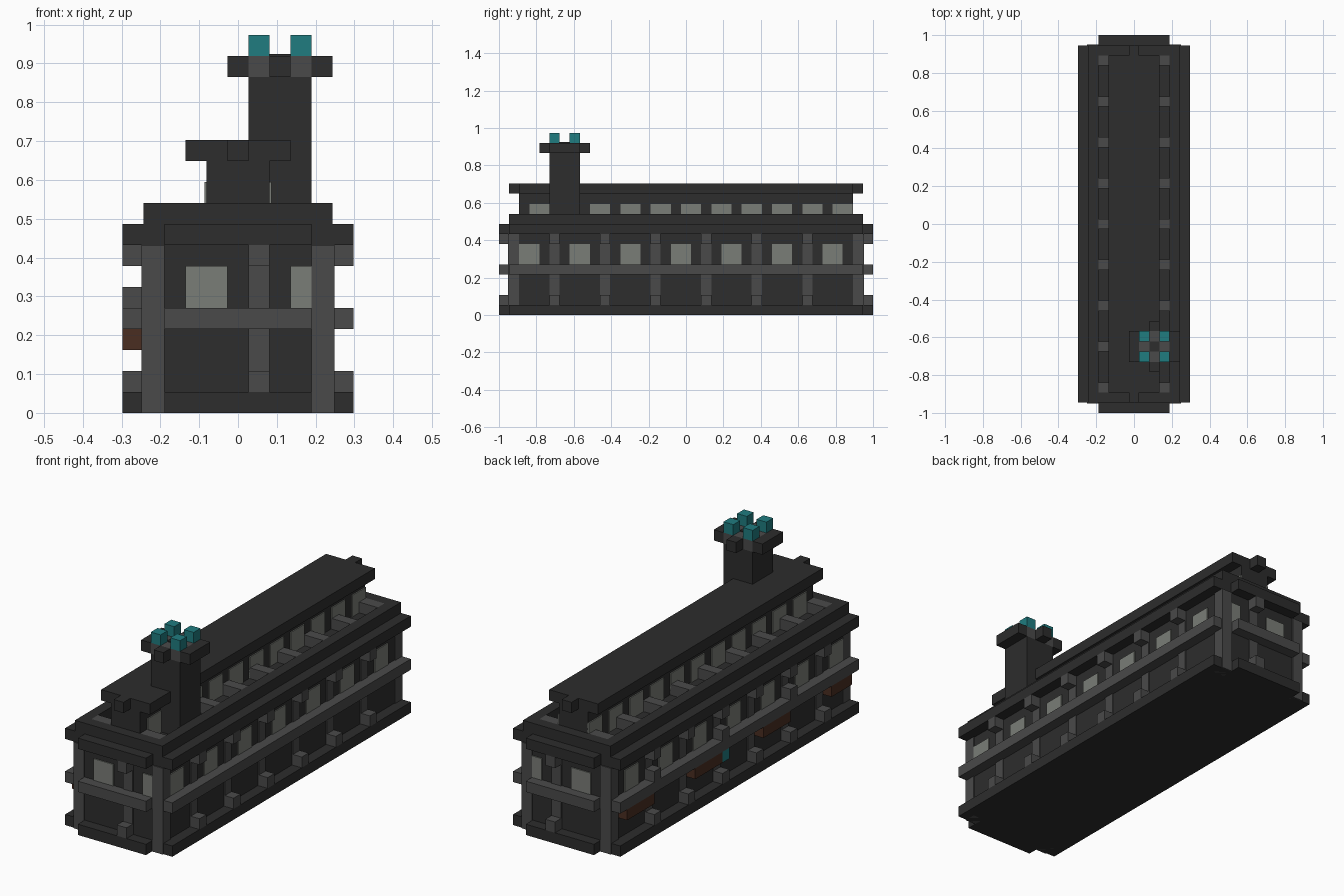
import bpy
import bmesh

U = 2 / 37          # one building block
T = 0.1             # thickness of painted plates, in blocks

cube = bpy.data.objects.get("Cube")
if cube:
    bpy.data.objects.remove(cube, do_unlink=True)


def material(name, rgb):
    m = bpy.data.materials.new(name)
    m.use_nodes = True
    m.diffuse_color = (*rgb, 1)
    m.node_tree.nodes["Principled BSDF"].inputs["Base Color"].default_value = (*rgb, 1)
    return m


dark = material("dark_stone", (0.026, 0.026, 0.026))
grey = material("grey_stone", (0.068, 0.068, 0.068))
glass = material("pale_glass", (0.195, 0.205, 0.185))
teal = material("teal", (0.014, 0.2, 0.215))
brown = material("brown_awning", (0.068, 0.026, 0.015))


def build(name, mat, boxes):
    """One object from boxes given as (x0, x1, y0, y1, z0, z1) in blocks."""
    bm = bmesh.new()
    for x0, x1, y0, y1, z0, z1 in boxes:
        verts = bmesh.ops.create_cube(bm, size=1)["verts"]
        for v in verts:
            v.co.x = (x1 if v.co.x > 0 else x0) * U
            v.co.y = (y1 if v.co.y > 0 else y0) * U
            v.co.z = (z1 if v.co.z > 0 else z0) * U
    me = bpy.data.meshes.new(name)
    bm.to_mesh(me)
    bm.free()
    me.materials.append(mat)
    ob = bpy.data.objects.new(name, me)
    bpy.context.collection.objects.link(ob)
    return ob


def flank(d0, d1, y0, y1, z0, z1):
    """The same box on both long sides, from depth d0 to d1."""
    return [(d0, d1, y0, y1, z0, z1), (-d1, -d0, y0, y1, z0, z1)]


def ends(d0, d1, x0, x1, z0, z1):
    """The same box on the front and back."""
    return [(x0, x1, d0, d1, z0, z1), (x0, x1, -d1, -d0, z0, z1)]


def band(z0, z1):
    """Projecting course around the building, open at the corners."""
    return flank(4.5, 5.5, -17.5, 17.5, z0, z1) + ends(17.5, 18.5, -3.5, 3.5, z0, z1)


PIERS = range(-13, 13, 5)

# Main block and projecting courses
build("main_walls", dark, [(-4.5, 4.5, -17.5, 17.5, 0, 9)])
build("base_course", dark, band(0, 1))
build("middle_ledge", grey, band(4, 5))
build("cornice", dark, band(8, 9))
build("parapet", dark, flank(3.5, 4.5, -17.5, 17.5, 9, 10)
      + ends(16.5, 17.5, -3.5, 3.5, 9, 10))

# Piers on the walls and at the corners
piers = ends(17.5 - T, 17.5 + T, 0.5, 1.5, 1, 8)
for y in PIERS:
    piers += flank(4.5 - T, 4.5 + T, y - 0.5, y + 0.5, 1, 8)
build("wall_piers", grey, piers)
corners = []
for s in (-1, 1):
    y0, y1 = sorted((s * 16.5, s * (17.5 + T)))
    corners += flank(3.5, 4.5 + T, y0, y1, 0, 8)
build("corner_piers", grey, corners)

# Footing and bracket blocks at each pier
for name, z in (("pier_footings", 1), ("cornice_brackets", 7)):
    blocks = ends(17.5, 18.5, 0.5, 1.5, z, z + 1)
    for y in PIERS:
        blocks += flank(4.5, 5.5, y - 0.5, y + 0.5, z, z + 1)
    build(name, grey, blocks)

# Main windows
panes = ends(17.5 - T, 17.5 + T, -2.5, -0.5, 5, 7)
panes += ends(17.5 - T, 17.5 + T, 2.5, 3.5, 5, 7)
for i in range(7):
    y = -16.5 + 5 * i
    panes += flank(4.5 - T, 4.5 + T, y, y + 2, 5, 7)
build("main_windows", glass, panes)

# Awnings, lantern and ledge blocks on the right side
build("awnings", brown, [(-5.5, -4.5, y0, y1, 3, 4) for y0, y1 in
                         ((12.5, 16.5), (2.5, 6.5), (-7.5, -3.5), (-16.5, -13.5))])
build("lantern", teal, [(-5.5, -4.5, 1.5, 2.5, 3, 4)])
build("ledge_blocks", grey, [(-5.5, -4.5, y - 0.5, y + 0.5, 5, 6) for y in (-8, 2, 12)])

# Raised upper storey with gutter beams, windows and roof
build("upper_walls", dark, [(-1.5, 1.5, -16.5, 16.5, 9, 12)])
beams = []
for y in range(-16, 17, 4):
    beams += flank(1.5, 3.5, y - 0.5, y + 0.5, 9, 10)
build("gutter_beams", grey, beams)
panes = []
for i in range(11):
    y = -15.5 + 3 * i
    panes += flank(1.5 - T, 1.5 + T, y, y + 2, 9, 11)
build("upper_windows", glass, panes)
build("roof", dark, [(-2.5, 2.5, -16.5, 16.5, 12, 13)]
      + ends(16.5, 17.5, -0.5, 0.5, 12, 13))

# Chimney stack, cap and pots
build("chimney_stack", dark, [(0.5, 3.5, -13.5, -10.5, 9, 16)])
build("chimney_cap_core", grey, [(0.5, 3.5, -13.5, -10.5, 16, 17)])
build("chimney_cap_arms", dark, [
    (-0.5, 0.5, -13.5, -10.5, 16, 17), (3.5, 4.5, -13.5, -10.5, 16, 17),
    (1.5, 2.5, -14.5, -13.5, 16, 17), (1.5, 2.5, -10.5, -9.5, 16, 17),
    (1.5, 2.5, -12.5, -11.5, 16.5, 17 + T)])
build("chimney_pots", teal, [(x, x + 1, y, y + 1, 17, 18)
                             for x in (0.5, 2.5) for y in (-13.5, -11.5)])
